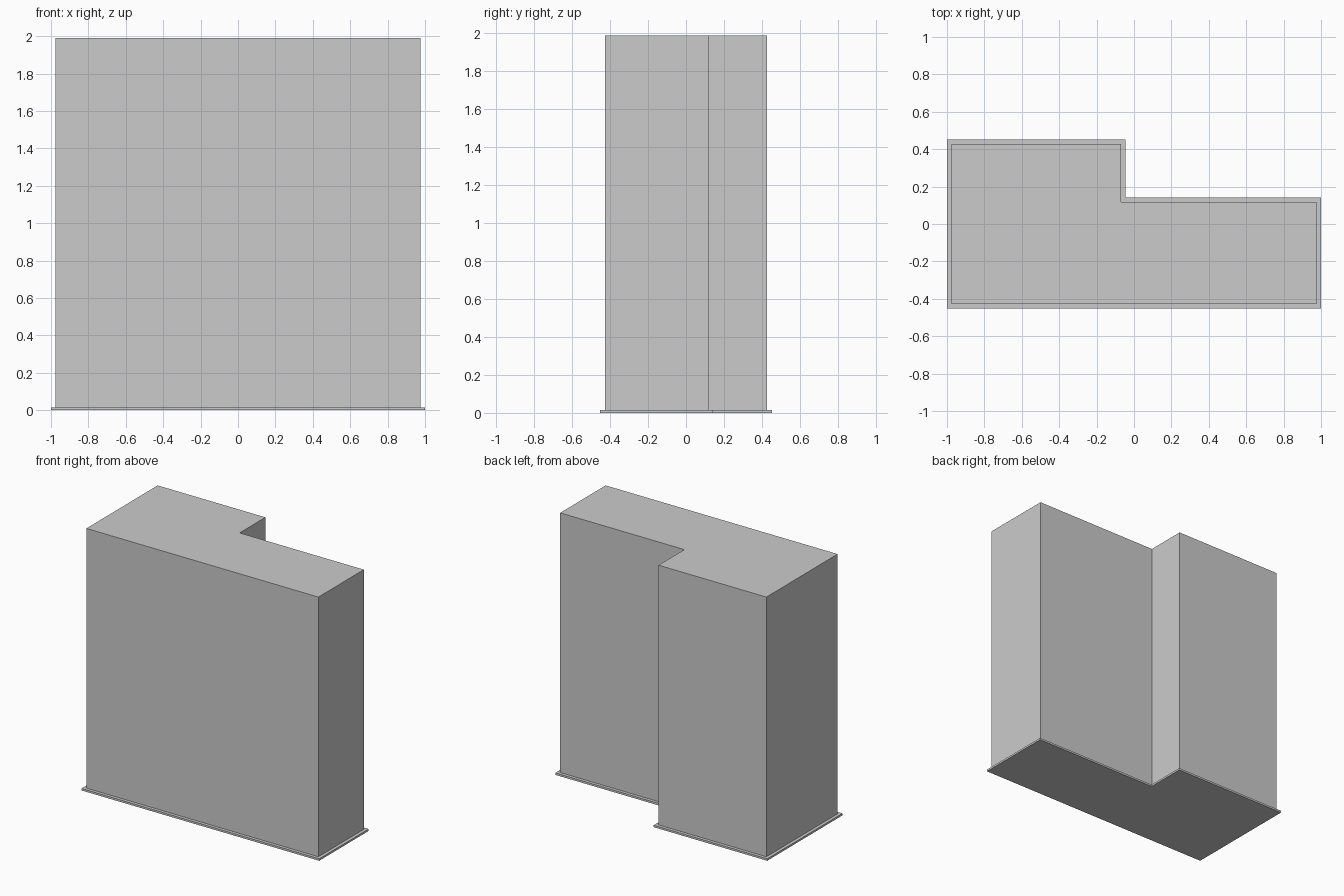
import bpy, bmesh

if "Cube" in bpy.data.objects:
    bpy.data.objects.remove(bpy.data.objects["Cube"])


def l_prism(name, inset, z0, z1):
    """Extrude the L-shaped plan, inset evenly from the plinth outline."""
    x, y = 1.0 - inset, 0.452 - inset
    nx, ny = -0.045 - inset, 0.142 - inset
    plan = [(-x, -y), (x, -y), (x, ny), (nx, ny), (nx, y), (-x, y)]
    bm = bmesh.new()
    face = bm.faces.new([bm.verts.new((px, py, z0)) for px, py in plan])
    top = bmesh.ops.extrude_face_region(bm, geom=[face], use_keep_orig=True)
    verts = [g for g in top["geom"] if isinstance(g, bmesh.types.BMVert)]
    bmesh.ops.translate(bm, verts=verts, vec=(0, 0, z1 - z0))
    bmesh.ops.recalc_face_normals(bm, faces=bm.faces)
    mesh = bpy.data.meshes.new(name)
    bm.to_mesh(mesh)
    bm.free()
    obj = bpy.data.objects.new(name, mesh)
    bpy.context.collection.objects.link(obj)
    return obj


# Thin plinth projecting around the foot
l_prism("plinth", 0.0, 0.0, 0.015)

# Main L-shaped building block
l_prism("building_body", 0.024, 0.015, 1.99)
